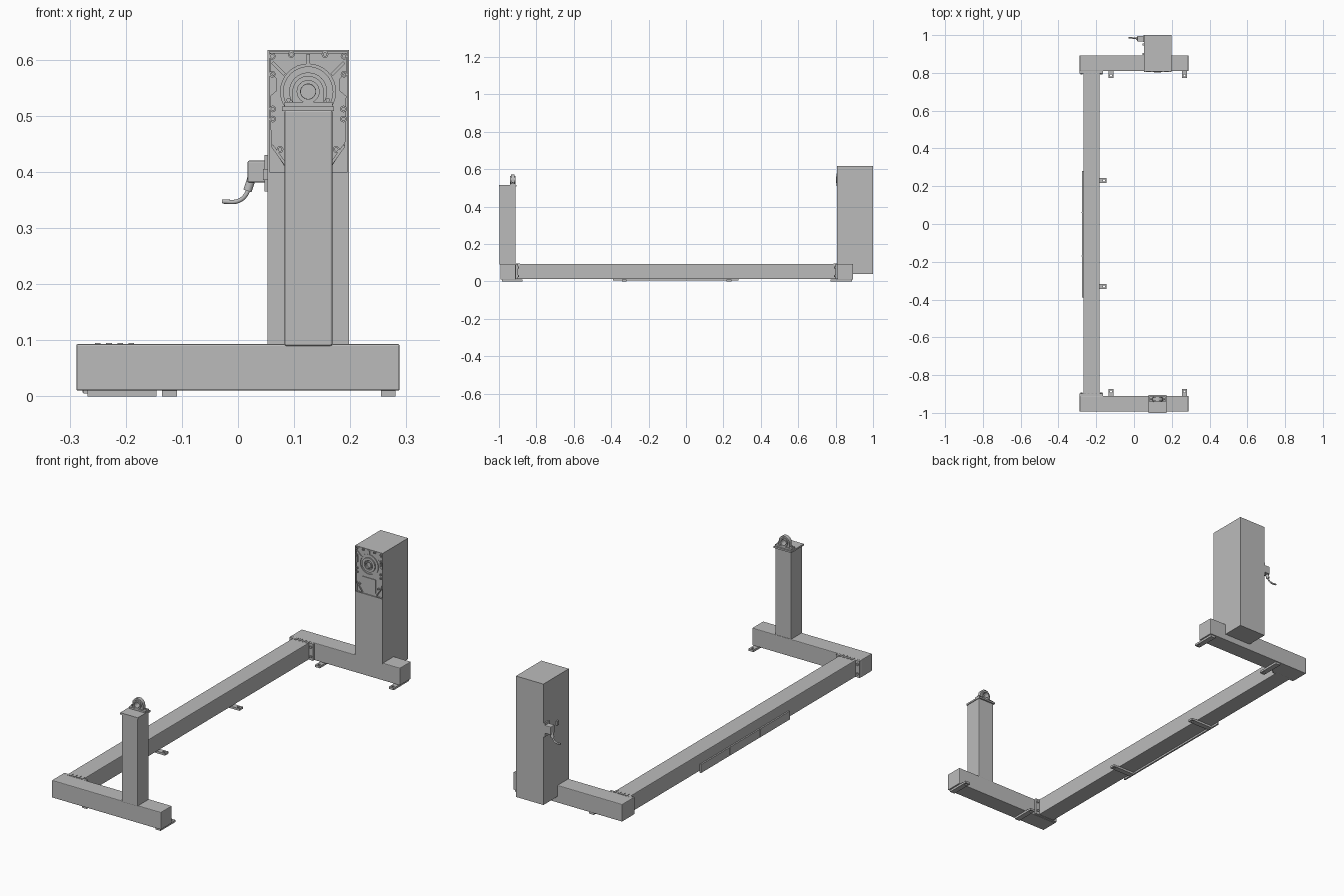
import bpy, bmesh, math
from mathutils import Vector

cube = bpy.data.objects.get("Cube")
if cube:
    bpy.data.objects.remove(cube, do_unlink=True)

grey = bpy.data.materials.new("machine_grey")
grey.use_nodes = True
COLOUR = (0.5, 0.5, 0.5, 1)
grey.diffuse_color = COLOUR
grey.node_tree.nodes["Principled BSDF"].inputs["Base Color"].default_value = COLOUR


def finish(name, bm):
    bmesh.ops.recalc_face_normals(bm, faces=bm.faces)
    mesh = bpy.data.meshes.new(name)
    bm.to_mesh(mesh)
    bm.free()
    mesh.materials.append(grey)
    ob = bpy.data.objects.new(name, mesh)
    bpy.context.collection.objects.link(ob)
    return ob


def box(name, x, y, z, bevel=0):
    """Box from (min, max) ranges on each axis."""
    bm = bmesh.new()
    bmesh.ops.create_cube(bm, size=1)
    for v in bm.verts:
        v.co = Vector([r[0] + (c + 0.5) * (r[1] - r[0]) for c, r in zip(v.co, (x, y, z))])
    ob = finish(name, bm)
    if bevel:
        mod = ob.modifiers.new("rounded_edges", "BEVEL")
        mod.width, mod.segments = bevel, 2
    return ob


def prism(name, outline, y0, y1):
    """Extrude an x-z outline along y."""
    bm = bmesh.new()
    face = bm.faces.new([bm.verts.new((x, y0, z)) for x, z in outline])
    new = bmesh.ops.extrude_face_region(bm, geom=[face])["geom"]
    bmesh.ops.translate(bm, vec=(0, y1 - y0, 0),
                        verts=[v for v in new if isinstance(v, bmesh.types.BMVert)])
    return finish(name, bm)


def ring(name, x, z, inner, outer, y0, y1, square_bottom=False, n=32):
    """Collar around the y axis, optionally with a square lower half."""
    bm = bmesh.new()
    loops = []
    for i in range(n):
        a = math.tau * i / n
        c, s = math.cos(a), math.sin(a)
        r = outer / max(abs(c), abs(s)) if square_bottom and s < 0 else outer
        loops.append([bm.verts.new((x + q * c, y, z + q * s))
                      for q, y in ((inner, y0), (r, y0), (r, y1), (inner, y1))])
    for i in range(n):
        a, b = loops[i], loops[(i + 1) % n]
        for k in range(4):
            j = (k + 1) % 4
            bm.faces.new((a[k], a[j], b[j], b[k]))
    return finish(name, bm)


def disc(name, x, z, r, y0, y1, n=16):
    pts = [(x + r * math.cos(math.tau * i / n), z + r * math.sin(math.tau * i / n))
           for i in range(n)]
    return prism(name, pts, y0, y1)


def tube(name, points, radius):
    curve = bpy.data.curves.new(name, "CURVE")
    curve.dimensions = "3D"
    curve.bevel_depth, curve.bevel_resolution = radius, 3
    curve.use_fill_caps = True
    spline = curve.splines.new("BEZIER")
    spline.bezier_points.add(len(points) - 1)
    for p, co in zip(spline.bezier_points, points):
        p.co = co
        p.handle_left_type = p.handle_right_type = "AUTO"
    curve.materials.append(grey)
    ob = bpy.data.objects.new(name, curve)
    bpy.context.collection.objects.link(ob)


def foot(name, along_x, mid, start, tip):
    """Flat foot strip with a fixing hole near its tip."""
    d = 1 if tip > start else -1
    w, hole, end = 0.013, 0.005, 0.008
    cuts = [(start, tip - d * 0.019, -w, w), (tip - d * end, tip, -w, w),
            (tip - d * 0.019, tip - d * end, -w, -hole),
            (tip - d * 0.019, tip - d * end, hole, w)]
    for a, b, lo, hi in cuts:
        run, wide = (min(a, b), max(a, b)), (mid + lo, mid + hi)
        x, y = (run, wide) if along_x else (wide, run)
        box(name, x, y, (0, 0.01))


# Base frame
TUBE_Z = (0.01, 0.093)
box("front_beam", (-0.288, 0.288), (-0.993, -0.91), TUBE_Z, 0.003)
box("rear_beam", (-0.288, 0.288), (0.81, 0.893), TUBE_Z, 0.003)
box("long_beam", (-0.268, -0.183), (-0.9, 0.8), (0.013, 0.093), 0.003)
box("cable_cover", (-0.275, -0.267), (-0.39, 0.28), (0.005, 0.045))
for y in (-0.17, 0.06):
    box("cover_joint", (-0.277, -0.275), (y - 0.003, y + 0.003), (0.007, 0.043))

# End flanges with bolts
for side, y in ((1, -0.91), (-1, 0.81)):
    ys = sorted((y, y + side * 0.012))
    box("end_flange", (-0.288, -0.163), ys, (0.012, 0.092))
    for x in (-0.278, -0.173):
        for z in (0.03, 0.075):
            disc("flange_bolt", x, z, 0.006, y + side * 0.012, y + side * 0.018, 6)
    for i in range(4):
        x = -0.255 + i * 0.02
        box("weld_tab", (x, x + 0.01), sorted((y, y + side * 0.022)), (0.09, 0.095))

# Feet
for x in (-0.122, 0.268):
    foot("front_foot", False, x, -0.985, -0.873)
    foot("rear_foot", False, x, 0.888, 0.773)
for y in (-0.33, 0.23):
    foot("middle_foot", True, y, -0.268, -0.145)

# Front post and bearing block
CX, CZ = 0.125, 0.543
box("front_post", (0.083, 0.168), (-0.997, -0.912), (0.09, 0.51), 0.003)
box("post_cap", (0.078, 0.171), (-1.0, -0.905), (0.508, 0.516))
box("bearing_base", (0.083, 0.168), (-0.942, -0.912), (0.516, 0.524))
ring("bearing_block", CX, CZ, 0.02, 0.028, -0.936, -0.918, True)
ring("bearing_insert", CX, CZ, 0.0135, 0.0205, -0.942, -0.912)
for s in (-1, 1):
    disc("bearing_bolt", CX + s * 0.035, 0.528, 0.004, -0.931, -0.923, 6)

# Drive cabinet
box("cabinet_body", (0.053, 0.198), (0.822, 1.0), (0.04, 0.617))
box("cabinet_front_cover", (0.053, 0.198), (0.808, 0.822), (0.09, 0.397))
box("cabinet_lid_lip", (0.053, 0.198), (0.808, 0.822), (0.614, 0.617))
box("cover_lip", (0.053, 0.198), (0.806, 0.812), (0.395, 0.4))
for x in (0.053, 0.195):
    box("cabinet_side_lip", (x, x + 0.003), (0.808, 0.822), (0.397, 0.617))

# Gearbox face inside the cabinet opening
half = [(0.036, 0.4), (0.066, 0.447), (0.068, 0.535), (0.056, 0.545),
        (0.056, 0.565), (0.068, 0.578), (0.068, 0.612)]
outline = [(CX + x, z) for x, z in half] + [(CX - x, z) for x, z in reversed(half)]
prism("gearbox_face", outline, 0.823, 0.811)
ring("hub_outer_ring", CX, CZ, 0.044, 0.05, 0.812, 0.807)
ring("hub_middle_ring", CX, CZ, 0.022, 0.034, 0.812, 0.805)
ring("hub_inner_ring", CX, CZ, 0.013, 0.018, 0.812, 0.803)
box("top_rib", (CX - 0.003, CX + 0.003), (0.808, 0.812), (0.592, 0.61))
box("lower_plate", (CX - 0.035, CX + 0.035), (0.808, 0.812), (0.415, 0.48))
for s in (-1, 1):
    for dx, z in ((0.064, 0.606), (0.064, 0.574), (0.063, 0.512), (0.063, 0.494),
                  (0.03, 0.609), (0.05, 0.44)):
        ring("bolt_boss", CX + s * dx, z, 0.003, 0.006, 0.813, 0.806, n=12)
    rib = [(CX + s * x, z) for x, z in ((0.04, 0.575), (0.044, 0.571), (0.066, 0.593), (0.062, 0.597))]
    prism("diagonal_rib", rib, 0.812, 0.807)
    rib = [(CX + s * x, z) for x, z in ((0.032, 0.406), (0.036, 0.403), (0.066, 0.445), (0.063, 0.449))]
    prism("lower_rib", rib, 0.812, 0.807)

# Connector and cable on the cabinet side
box("connector_plate", (0.047, 0.054), (0.963, 0.998), (0.365, 0.43))
box("connector_body", (0.017, 0.05), (0.966, 0.996), (0.381, 0.42), 0.003)
tube("cable_gland", [(0.024, 0.982, 0.388), (0.017, 0.982, 0.366)], 0.008)
tube("cable", [(0.02, 0.982, 0.375), (0.014, 0.982, 0.359),
               (0.0, 0.984, 0.348), (-0.028, 0.986, 0.347)], 0.004)
for y in (0.9, 0.95):
    box("side_latch", (0.045, 0.054), (y - 0.006, y + 0.006), (0.385, 0.405))
